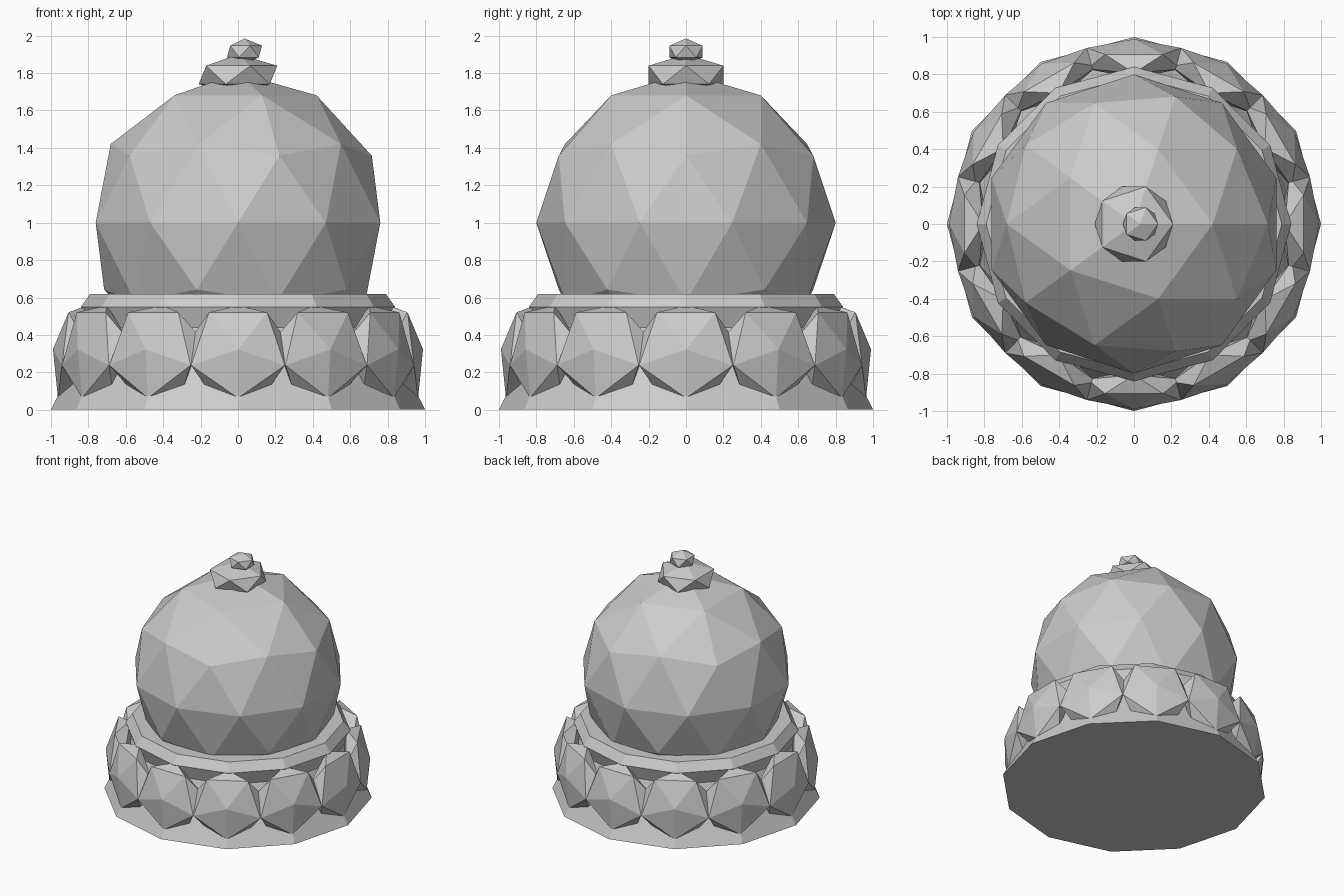
import bpy, bmesh, math
from mathutils import Matrix

if "Cube" in bpy.data.objects:
    bpy.data.objects.remove(bpy.data.objects["Cube"])

SIDES = 12


def add_object(name, bm):
    bmesh.ops.recalc_face_normals(bm, faces=bm.faces)
    mesh = bpy.data.meshes.new(name)
    bm.to_mesh(mesh)
    bm.free()
    obj = bpy.data.objects.new(name, mesh)
    bpy.context.collection.objects.link(obj)
    return obj


def lathe(name, profile, sides):
    bm = bmesh.new()
    rings = []
    for r, z in profile:
        rings.append([bm.verts.new((r * math.cos(2 * math.pi * i / sides),
                                    r * math.sin(2 * math.pi * i / sides), z))
                      for i in range(sides)])
    for a, b in zip(rings, rings[1:]):
        for i in range(sides):
            j = (i + 1) % sides
            bm.faces.new((a[i], a[j], b[j], b[i]))
    bm.faces.new(rings[0][::-1])
    bm.faces.new(rings[-1])
    return add_object(name, bm)


def ico(name, subdivisions, matrix):
    bm = bmesh.new()
    bmesh.ops.create_icosphere(bm, subdivisions=subdivisions, radius=1.0)
    bmesh.ops.transform(bm, matrix=matrix, verts=bm.verts)
    return add_object(name, bm)


def placed(x, z, sx, sz):
    return Matrix.Translation((x, 0, z)) @ Matrix.Diagonal((sx, sx, sz, 1))


# Waisted plinth with a bevelled top rim
lathe("plinth", [(1.0, 0), (0.86, 0.28), (0.80, 0.44), (0.84, 0.55), (0.79, 0.62)], SIDES)

# Faceted dome
ico("dome", 2, placed(0, 1.0, 0.8, 0.8))

# Ring of flattened gems, pole facing outward and leaning back slightly
for i in range(SIDES):
    m = (Matrix.Rotation(2 * math.pi * i / SIDES, 4, 'Z')
         @ Matrix.Translation((0.885, 0, 0.31))
         @ Matrix.Rotation(math.radians(90 - 7), 4, 'Y')
         @ Matrix.Diagonal((0.285, 0.295, 0.105, 1)))
    ico(f"gem_{i + 1}", 1, m)

# Two-tier finial
ico("finial_base", 1, placed(0, 1.79, 0.235, 0.11))
ico("finial_tip", 1, placed(0.035, 1.915, 0.105, 0.07))
